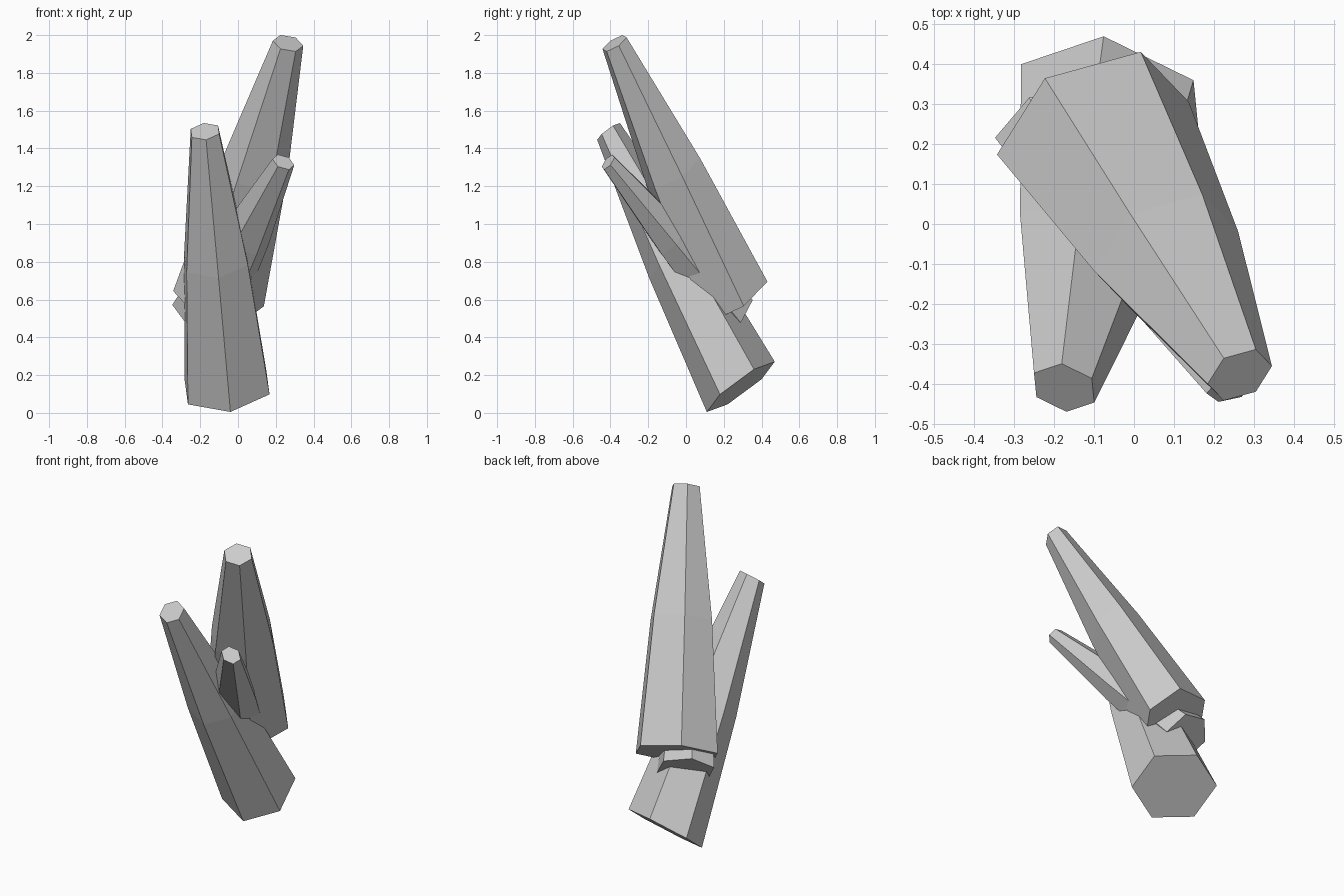
import bpy, bmesh
from mathutils import Vector

if "Cube" in bpy.data.objects:
    bpy.data.objects.remove(bpy.data.objects["Cube"])


def crystal(name, base, top, a, b):
    """Tapered six-sided shaft; a and b are neighbouring base corners from its centre."""
    base, top, a, b = map(Vector, (base, top, a, b))
    corners = [a, b, b - a, -a, -b, a - b]
    bm = bmesh.new()
    rings = []
    # base, slightly swollen middle, narrow tip
    for t, s in ((0, 1), (0.5, 0.75), (1, 0.335)):
        centre = base.lerp(top, t)
        rings.append([bm.verts.new(centre + c * s) for c in corners])
    for lo, hi in zip(rings, rings[1:]):
        for i in range(6):
            j = (i + 1) % 6
            bm.faces.new((lo[i], lo[j], hi[j], hi[i]))
    bm.faces.new(rings[0][::-1])
    bm.faces.new(rings[-1])
    bmesh.ops.recalc_face_normals(bm, faces=bm.faces)
    mesh = bpy.data.meshes.new(name)
    bm.to_mesh(mesh)
    bm.free()
    obj = bpy.data.objects.new(name, mesh)
    bpy.context.collection.objects.link(obj)
    return obj


# Low crystal on the left, reaching the ground
crystal("left_crystal", (-0.058, 0.29, 0.138), (-0.175, -0.41, 1.49),
        (0.018, -0.18, -0.133), (0.225, -0.11, -0.04))
# Tallest crystal
crystal("tall_crystal", (-0.103, 0.24, 0.605), (0.265, -0.378, 1.957),
        (-0.24, -0.066, 0.04), (-0.12, 0.125, 0.13))
# Small crystal passing through the other two
crystal("small_crystal", (-0.175, 0.253, 0.525), (0.24, -0.412, 1.328),
        (0.173, 0.037, -0.047), (0.085, 0.1, 0.072))
